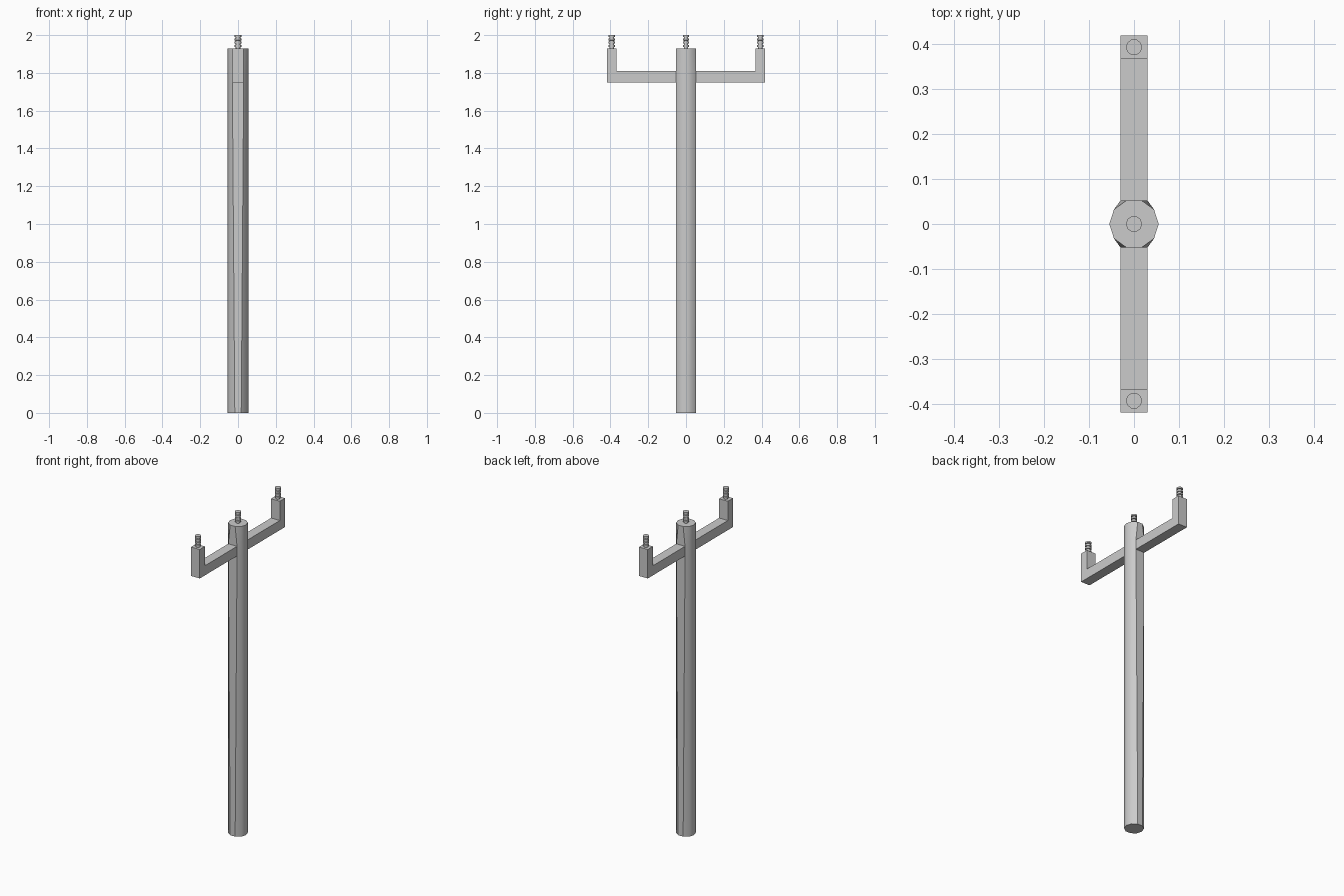
import bpy, bmesh
from math import cos, sin, pi, radians

cube = bpy.data.objects.get("Cube")
if cube:
    bpy.data.objects.remove(cube)

grey = bpy.data.materials.new("plain grey")
grey.use_nodes = True
grey.diffuse_color = (0.6, 0.6, 0.6, 1)
grey.node_tree.nodes["Principled BSDF"].inputs["Base Color"].default_value = (0.6, 0.6, 0.6, 1)

SIDES = 10


def finish(name, bm, smooth=None):
    bmesh.ops.recalc_face_normals(bm, faces=bm.faces)
    mesh = bpy.data.meshes.new(name)
    bm.to_mesh(mesh)
    bm.free()
    mesh.materials.append(grey)
    obj = bpy.data.objects.new(name, mesh)
    bpy.context.collection.objects.link(obj)
    if smooth:
        bpy.ops.object.select_all(action='DESELECT')
        obj.select_set(True)
        bpy.context.view_layer.objects.active = obj
        bpy.ops.object.shade_smooth_by_angle(angle=radians(smooth))
    return obj


def loft(bm, sections):
    rings = [[bm.verts.new(p) for p in s] for s in sections]
    for a, b in zip(rings, rings[1:]):
        for i in range(len(a)):
            j = (i + 1) % len(a)
            bm.faces.new((a[i], a[j], b[j], b[i]))
    bm.faces.new(rings[0][::-1])
    bm.faces.new(rings[-1])


def ring(radius, z, y=0):
    return [(radius * cos(2 * pi * i / SIDES), y + radius * sin(2 * pi * i / SIDES), z)
            for i in range(SIDES)]


POLE_R, POLE_TOP = 0.055, 1.93
ARM_LOW, ARM_HIGH, ARM_HALF = 1.75, 1.81, 0.03
FLAT = POLE_R * sin(0.4 * pi)


def socket(z):
    """Pole section whose front and back flats widen to the arm width."""
    return [(ARM_HALF if x > 0 else -ARM_HALF, y, z) if abs(y) > FLAT - 0.001 else (x, y, z)
            for x, y, z in ring(POLE_R, z)]


# Pole, flared where the arms meet it
bm = bmesh.new()
loft(bm, [ring(POLE_R, 0), socket(ARM_LOW), socket(ARM_HIGH), ring(POLE_R, POLE_TOP)])
finish("pole", bm, 40)

# L-shaped crossarms with upright ends
for name, s in (("front_arm", -1), ("back_arm", 1)):
    outline = [(FLAT, ARM_LOW), (0.419, ARM_LOW), (0.419, POLE_TOP),
               (0.368, POLE_TOP), (0.368, ARM_HIGH), (FLAT, ARM_HIGH)]
    bm = bmesh.new()
    loft(bm, [[(x, s * y, z) for y, z in outline] for x in (-ARM_HALF, ARM_HALF)])
    finish(name, bm)

# Ridged insulators on the pole and on both arm ends
RIDGES, NECK, WIDE = 4, 0.012, 0.018
STEP = (2 - POLE_TOP) / RIDGES
for name, y in (("front_insulator", -0.393), ("middle_insulator", 0), ("back_insulator", 0.393)):
    sections = []
    for k in range(RIDGES):
        z = POLE_TOP + k * STEP
        sections += [ring(r, z + f * STEP, y)
                     for r, f in ((NECK, 0), (NECK, 0.4), (WIDE, 0.45), (WIDE, 1))]
    bm = bmesh.new()
    loft(bm, sections)
    finish(name, bm, 40)
